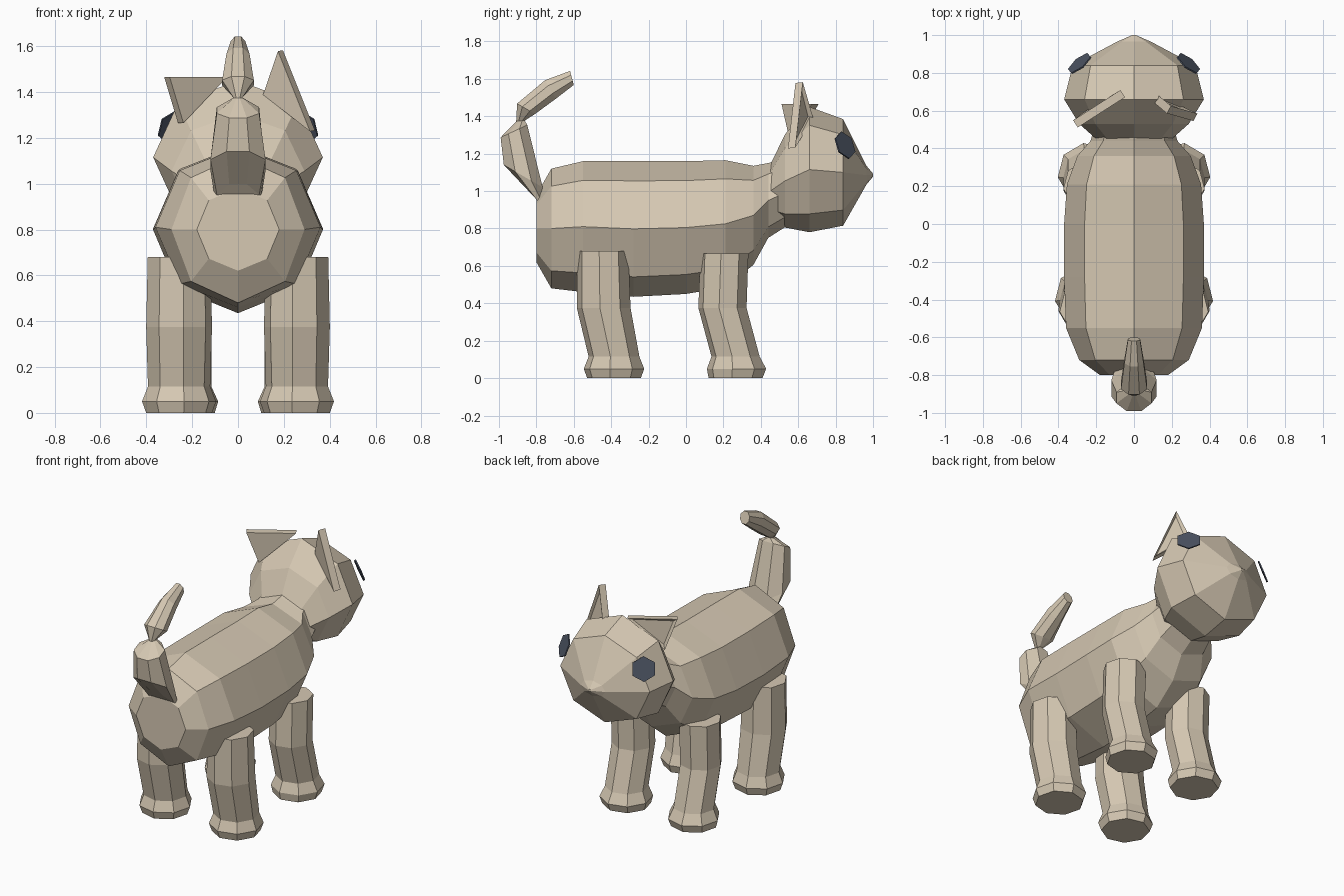
import bpy, bmesh
from math import sin, cos, tau, radians
from mathutils import Vector, Matrix

cube = bpy.data.objects.get("Cube")
if cube:
    bpy.data.objects.remove(cube, do_unlink=True)


def material(name, rgb):
    m = bpy.data.materials.new(name)
    m.use_nodes = True
    m.diffuse_color = (*rgb, 1)
    m.node_tree.nodes["Principled BSDF"].inputs["Base Color"].default_value = (*rgb, 1)
    return m


FUR = material("beige fur", (0.67, 0.58, 0.45))
DARK = material("dark slate", (0.07, 0.085, 0.12))


def finish(bm, name, mat):
    bmesh.ops.recalc_face_normals(bm, faces=bm.faces)
    mesh = bpy.data.meshes.new(name)
    bm.to_mesh(mesh)
    bm.free()
    mesh.materials.append(mat)
    ob = bpy.data.objects.new(name, mesh)
    bpy.context.collection.objects.link(ob)
    return ob


def loft(name, rings, x=0, turn=0, sides=8, mat=FUR):
    """Skin through rings given as (y, z, x radius, other radius, tilt)."""
    bm = bmesh.new()
    loops = []
    for y, z, rx, rz, tilt in rings:
        t = radians(tilt)
        up = Vector((0, -sin(t), cos(t)))
        loop = []
        for i in range(sides):
            a = tau * i / sides + radians(turn)
            loop.append(bm.verts.new(Vector((x + rx * cos(a), y, z)) + up * rz * sin(a)))
        loops.append(loop)
    for p, q in zip(loops, loops[1:]):
        for i in range(sides):
            j = (i + 1) % sides
            bm.faces.new((p[i], p[j], q[j], q[i]))
    bm.faces.new(loops[0])
    bm.faces.new(loops[-1])
    return finish(bm, name, mat)


# Barrel body running into the neck
loft("body", [
    (-0.80, 0.80, 0.18, 0.18, 0),
    (-0.72, 0.80, 0.29, 0.32, 0),
    (-0.55, 0.81, 0.36, 0.35, 0),
    (-0.28, 0.798, 0.37, 0.363, 0),
    (0.00, 0.805, 0.37, 0.355, 0),
    (0.21, 0.825, 0.355, 0.34, 0),
    (0.36, 0.87, 0.30, 0.265, 0),
    (0.44, 0.95, 0.23, 0.20, 0),
    (0.55, 1.00, 0.20, 0.18, 0)])

# Faceted head with a blunt snout
loft("head", [
    (0.45, 1.00, 0.20, 0.14, 0),
    (0.53, 1.055, 0.29, 0.25, 0),
    (0.66, 1.115, 0.37, 0.335, 0),
    (0.84, 1.10, 0.325, 0.285, 0),
    (0.965, 1.085, 0.09, 0.05, 0),
    (1.00, 1.085, 0.01, 0.008, 0)])

# Tail with a pinch where the upper half begins
loft("tail", [
    (-0.77, 0.92, 0.10, 0.11, 40),
    (-0.87, 1.08, 0.13, 0.13, 60),
    (-0.92, 1.32, 0.10, 0.085, 115),
    (-0.885, 1.375, 0.02, 0.025, 95),
    (-0.855, 1.44, 0.075, 0.06, 60),
    (-0.725, 1.543, 0.055, 0.062, 30),
    (-0.61, 1.605, 0.035, 0.042, 15)], turn=22.5)

# Legs, bent at the middle and flared at the paw: (y, z, radius)
HIND = [(-0.385, 0, 0.145), (-0.385, 0.05, 0.163), (-0.385, 0.115, 0.137),
        (-0.44, 0.375, 0.145), (-0.445, 0.68, 0.138)]
FRONT = [(0.265, 0, 0.145), (0.27, 0.05, 0.16), (0.265, 0.115, 0.13),
         (0.195, 0.375, 0.13), (0.205, 0.665, 0.13)]
for side, sx in (("left", 1), ("right", -1)):
    for part, path, x in (("hind", HIND, 0.257), ("front", FRONT, 0.245)):
        loft(f"{side}_{part}_leg", [(y, z, r, r, 90) for y, z, r in path],
             x=x * sx, turn=8 * sx)


# Eyes: thin hexagonal plates
def eye(name, sx):
    bm = bmesh.new()
    normal = Vector((0.6 * sx, 0.72, 0.35))
    place = Matrix.Translation((0.288 * sx, 0.85, 1.245)) @ normal.to_track_quat("Z", "Y").to_matrix().to_4x4()
    bmesh.ops.create_cone(bm, cap_ends=True, segments=6, radius1=0.077, radius2=0.077,
                          depth=0.008, matrix=place)
    return finish(bm, name, DARK)


eye("left_eye", 1)
eye("right_eye", -1)


# Ears: triangular plates with a recessed front
def ear(name, corners, thick=0.045):
    pts = [Vector(c) for c in corners]
    n = (pts[1] - pts[0]).cross(pts[2] - pts[0]).normalized()
    if n.y < 0:
        n.negate()
    bm = bmesh.new()
    front = [bm.verts.new(p + n * thick / 2) for p in pts]
    back = [bm.verts.new(p - n * thick / 2) for p in pts]
    face = bm.faces.new(front)
    bm.faces.new(back[::-1])
    for i in range(3):
        j = (i + 1) % 3
        bm.faces.new((front[i], back[i], back[j], front[j]))
    bmesh.ops.recalc_face_normals(bm, faces=bm.faces)
    bmesh.ops.inset_individual(bm, faces=[face], thickness=0.03, depth=-0.015)
    return finish(bm, name, FUR)


ear("left_ear", [(0.185, 0.605, 1.58), (0.12, 0.66, 1.39), (0.325, 0.565, 1.23)])
ear("right_ear", [(-0.31, 0.53, 1.465), (-0.06, 0.69, 1.465), (-0.25, 0.575, 1.265)])
